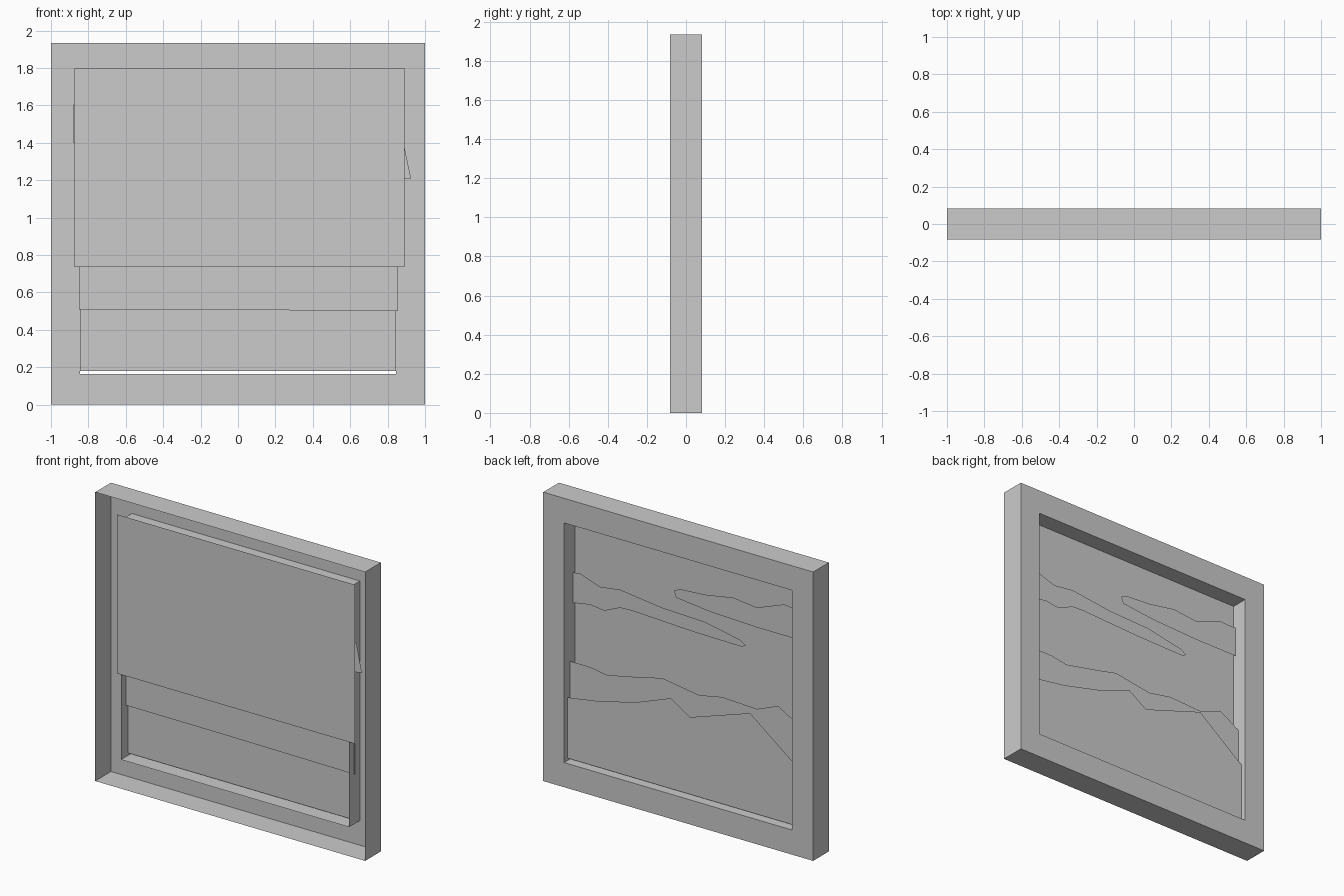
import bpy
import bmesh


def finish(bm, name):
    mesh = bpy.data.meshes.new(name)
    bm.to_mesh(mesh)
    bm.free()
    obj = bpy.data.objects.new(name, mesh)
    bpy.context.collection.objects.link(obj)
    return obj


def layer(name, outline, y):
    """Flat cut-out in the xz plane, facing the picture side (+y)."""
    bm = bmesh.new()
    face = bm.faces.new([bm.verts.new((x, y, z)) for x, z in outline])
    face.normal_update()
    if face.normal.y < 0:
        face.normal_flip()
    bmesh.ops.triangulate(bm, faces=[face])
    return finish(bm, name)


def rect(bm, x, z0, z1, y):
    return [bm.verts.new((px, y, pz))
            for px, pz in ((-x, z0), (x, z0), (x, z1), (-x, z1))]


# Frame shell: outer walls, picture-side border and inner tube, open at the rear
D, H = 0.083, 1.935
bm = bmesh.new()
loops = [rect(bm, 1.0, 0, H, -D), rect(bm, 1.0, 0, H, D),
         rect(bm, 0.845, 0.165, 1.77, D), rect(bm, 0.845, 0.165, 1.77, -0.031)]
for a, b in zip(loops, loops[1:]):
    for i in range(4):
        j = (i + 1) % 4
        bm.faces.new((a[i], b[i], b[j], a[j]))
finish(bm, "frame")

# Sky backing
layer("sky", [(-0.875, 0.735), (0.89, 0.735), (0.89, 1.8), (-0.875, 1.8)], -0.032)

# Clouds
layer("cloud_low", [
    (0.885, 1.40), (0.79, 1.409), (0.644, 1.361), (0.495, 1.381), (0.184, 1.344),
    (-0.127, 1.334), (-0.393, 1.284), (-0.438, 1.256), (-0.408, 1.241),
    (-0.356, 1.24), (-0.023, 1.245), (0.407, 1.264), (0.495, 1.26),
    (0.614, 1.208), (0.718, 1.221), (0.844, 1.20), (0.925, 1.21)], -0.01)
layer("cloud_high", [
    (-0.88, 1.605), (-0.778, 1.602), (-0.719, 1.607), (-0.519, 1.533),
    (-0.341, 1.552), (-0.133, 1.516), (0.051, 1.504), (0.096, 1.482),
    (0.081, 1.439), (-0.008, 1.429), (-0.171, 1.412), (-0.519, 1.399),
    (-0.88, 1.40)], -0.01)

# Mountain ranges
layer("far_mountains", [
    (0.855, 0.50), (0.855, 0.65), (0.848, 0.82), (0.697, 0.82), (0.571, 0.80),
    (0.349, 0.846), (0.164, 0.889), (-0.11, 0.848), (-0.281, 0.881),
    (-0.54, 0.87), (-0.695, 0.932), (-0.80, 0.873), (-0.85, 0.84),
    (-0.85, 0.51), (-0.1, 0.508)], 0.019)
layer("near_mountains", [
    (0.845, 0.18), (0.845, 0.587), (0.609, 0.624), (0.33, 0.693), (0.079, 0.787),
    (-0.061, 0.697), (-0.506, 0.843), (-0.818, 0.605), (-0.845, 0.585),
    (-0.845, 0.18)], 0.045)
